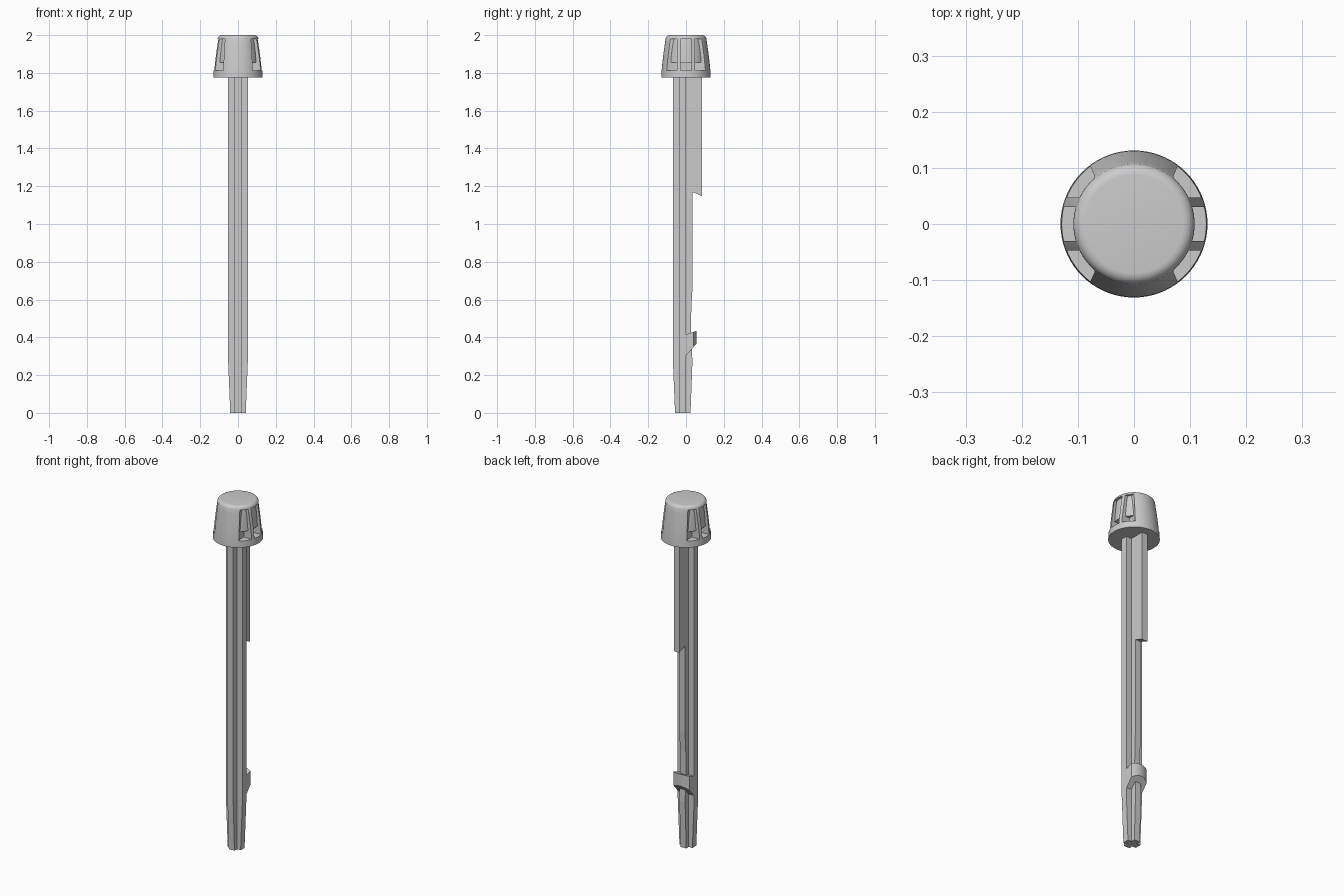
import bpy, bmesh, math

if "Cube" in bpy.data.objects:
    bpy.data.objects.remove(bpy.data.objects["Cube"])


def finish(name, bm, smooth=False):
    bmesh.ops.recalc_face_normals(bm, faces=bm.faces)
    me = bpy.data.meshes.new(name)
    bm.to_mesh(me)
    bm.free()
    ob = bpy.data.objects.new(name, me)
    bpy.context.collection.objects.link(ob)
    if smooth:
        shade(ob)
    return ob


def shade(ob):
    bpy.ops.object.select_all(action='DESELECT')
    ob.select_set(True)
    bpy.context.view_layer.objects.active = ob
    bpy.ops.object.shade_smooth_by_angle(angle=math.radians(30))


def loft(bm, rings):
    """Closed skin through equal-length rings of points, with end caps."""
    vs = [[bm.verts.new(p) for p in r] for r in rings]
    n = len(vs[0])
    for a, b in zip(vs, vs[1:]):
        for i in range(n):
            j = (i + 1) % n
            bm.faces.new((a[i], a[j], b[j], b[i]))
    bm.faces.new(vs[0][::-1])
    bm.faces.new(vs[-1])


def revolve(bm, profile, n=72):
    loft(bm, [[(r * math.cos(2 * math.pi * i / n), r * math.sin(2 * math.pi * i / n), z)
               for i in range(n)] for r, z in profile])


# Cap: tapered turned body with a rounded top edge
fillet = [(0.088 + 0.02 * math.cos(math.radians(a)), 1.98 + 0.02 * math.sin(math.radians(a)))
          for a in (15, 35, 55, 75, 90)]
bm = bmesh.new()
revolve(bm, [(0.131, 1.775), (0.130, 1.80), (0.1265, 1.84), (0.122, 1.88),
             (0.117, 1.92), (0.111, 1.96)] + fillet)
cap = finish("cap", bm)

# Grip windows: three per side, cut through the cap's skin
bm = bmesh.new()
outer = [(0.07, 0.047), (0.2, 0.047), (0.2, 0.14), (0.094, 0.14), (0.07, 0.085)]
middle = [(0.07, -0.03), (0.2, -0.03), (0.2, 0.03), (0.07, 0.03)]
for sx in (1, -1):
    for plan, sy in ((outer, 1), (outer, -1), (middle, 1)):
        loft(bm, [[(sx * x, sy * y, z) for x, y in plan] for z in (1.812, 1.98)])
cutter = finish("window_cutter", bm)
cutter.hide_render = True
mod = cap.modifiers.new("windows", 'BOOLEAN')
mod.operation = 'DIFFERENCE'
mod.solver = 'EXACT'
mod.object = cutter
bpy.context.view_layer.objects.active = cap
bpy.ops.object.modifier_apply(modifier=mod.name)
bpy.data.objects.remove(cutter)
shade(cap)

# Inner core behind the windows, leaving an undercut at their foot
bm = bmesh.new()
revolve(bm, [(0.107, 1.855), (0.104, 1.90), (0.099, 1.95), (0.094, 1.982)])
finish("cap_core", bm, True)

# Shaft: plus-shaped section, tapered tip, relieved behind the catch
CY, W = -0.017, 0.018


def plus(z, h, back):
    return [(x, y, z) for x, y in (
        (-W, CY - h), (W, CY - h), (W, CY - W), (h, CY - W), (h, CY + W), (W, CY + W),
        (W, back), (-W, back), (-W, CY + W), (-h, CY + W), (-h, CY - W), (-W, CY - W))]


bm = bmesh.new()
loft(bm, [plus(*s) for s in ((0, 0.041, 0.024), (0.27, 0.052, 0.034), (0.37, 0.052, 0.030),
                             (0.42, 0.052, 0.027), (0.56, 0.052, 0.028),
                             (0.67, 0.052, 0.035), (1.79, 0.052, 0.035))])
finish("shaft", bm)

# Upper blade with a hooked lower end
bm = bmesh.new()
side = [(0.034, 1.168), (0.045, 1.165), (0.085, 1.148), (0.085, 1.79), (0.034, 1.79)]
loft(bm, [[(x, y, z) for y, z in side] for x in (-W, W)])
finish("blade", bm)

# Catch: curved-back wedge with sloping top and underside
bm = bmesh.new()
plan = [(-0.05, 0.0), (0.05, 0.0)] + [
    (0.05 - 0.01 * i, 0.055 - 0.015 * ((5 - i) / 5) ** 2) for i in range(11)]
loft(bm, [[(x, y, 0.303 + 1.15 * y) for x, y in plan],
          [(x, y, 0.415 + 0.35 * y) for x, y in plan]])
finish("catch", bm, True)
